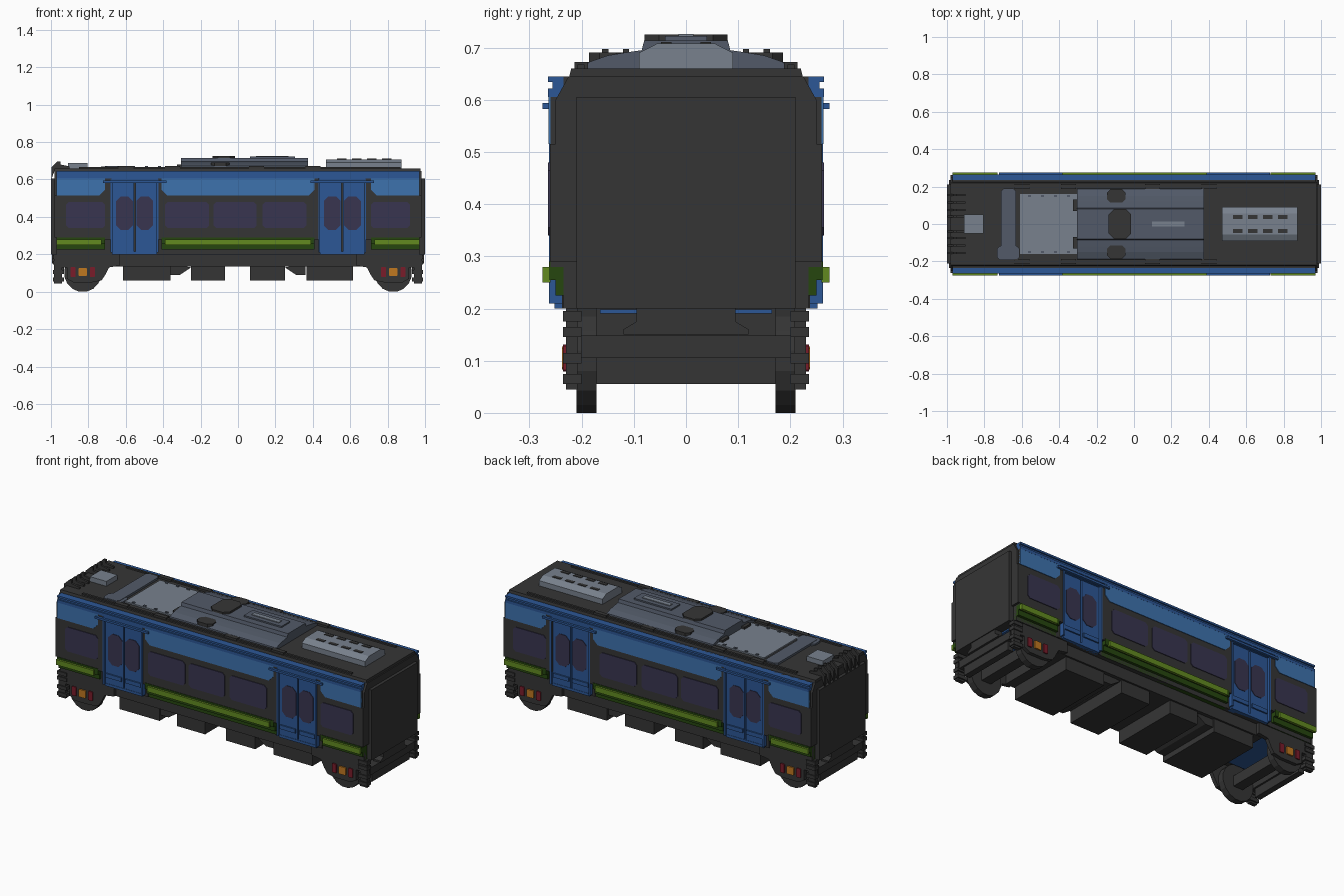
import bpy
import bmesh
import math

start_cube = bpy.data.objects.get("Cube")
if start_cube:
    bpy.data.objects.remove(start_cube, do_unlink=True)


def make_material(name, hex_colour):
    """Flat material from an sRGB hex string."""
    parts = [int(hex_colour[i:i + 2], 16) / 255 for i in range(0, 6, 2)]
    colour = [c / 12.92 if c < 0.04 else ((c + 0.055) / 1.055) ** 2.4 for c in parts] + [1]
    material = bpy.data.materials.new(name)
    material.use_nodes = True
    material.diffuse_color = colour
    material.node_tree.nodes["Principled BSDF"].inputs["Base Color"].default_value = colour
    return material


charcoal = make_material("charcoal", "353535")
light_grey = make_material("light grey", "78818d")
slate_grey = make_material("slate grey", "525a68")
sky_blue = make_material("sky blue", "3d72ae")
deep_blue = make_material("deep blue", "2c5796")
tinted_glass = make_material("tinted glass", "383550")
lime_green = make_material("lime green", "628a20")
forest_green = make_material("forest green", "26460f")
dark_red = make_material("dark red", "7a1c2a")
orange = make_material("orange", "c07820")


def prism(name, outline, axis, low, high, material):
    """Extrude a 2D outline along the named axis."""
    place = {"x": lambda a, b, t: (t, a, b),
             "y": lambda a, b, t: (a, t, b),
             "z": lambda a, b, t: (a, b, t)}[axis]
    bm = bmesh.new()
    rings = [[bm.verts.new(place(a, b, t)) for a, b in outline] for t in (low, high)]
    bm.faces.new(rings[0])
    bm.faces.new(rings[1][::-1])
    count = len(outline)
    for i in range(count):
        j = (i + 1) % count
        bm.faces.new((rings[0][i], rings[0][j], rings[1][j], rings[1][i]))
    bmesh.ops.recalc_face_normals(bm, faces=bm.faces)
    mesh = bpy.data.meshes.new(name)
    bm.to_mesh(mesh)
    bm.free()
    mesh.materials.append(material)
    obj = bpy.data.objects.new(name, mesh)
    bpy.context.collection.objects.link(obj)
    return obj


def box(name, x, y, z, material):
    return prism(name, [(x[0], y[0]), (x[1], y[0]), (x[1], y[1]), (x[0], y[1])], "z", z[0], z[1], material)


def symmetric(half):
    """Close a half section by reflecting it in its first coordinate."""
    return half + [(-a, b) for a, b in reversed(half)]


def rounded(cx, cz, w, h, cut):
    """Rectangle outline with clipped corners."""
    return [(cx + sx * (w - dx * cut), cz + sz * (h - (1 - dx) * cut))
            for sx, sz, order in ((1, 1, (0, 1)), (-1, 1, (1, 0)), (-1, -1, (0, 1)), (1, -1, (1, 0)))
            for dx in order]


def side_prism(name, outline, side, inner, outer, material):
    prism(name, outline, "y", side * inner, side * outer, material)


def side_box(name, x, side, y, z, material):
    box(name, x, sorted((side * y[0], side * y[1])), z, material)


# Body shell core and roof skin
box("body_core", (-.97, .97), (-.235, .235), (.2, .645), charcoal)
prism("roof_skin", symmetric([(.225, .64), (.22, .66)]), "x", -.98, .975, charcoal)

# Ends: cap and raised gangway panel
cap = symmetric([(.21, .2), (.21, .29), (.261, .29), (.261, .515), (.25, .515), (.25, .6), (.225, .645)])
for end, word in ((-1, "right"), (1, "left")):
    prism(word + "_end_cap", cap, "x", end * .97, end * .982, charcoal)
    box(word + "_gangway", sorted((end * .97, end)), (-.21, .21), (.2, .605), charcoal)
    prism(word + "_lower_buffer", symmetric([(.12, .15), (.12, .16), (.095, .175), (.095, .2)]),
          "x", end * .95, end * .995, charcoal)

# Side walls
walls = [(-.97, -.675), (-.43, .43), (.675, .97)]
bands = [(-.97, -.71), (-.41, .41), (.71, .97)]
windows = [(-.815, .105), (-.272, .118), (-.015, .115), (.248, .118), (.815, .105)]
header = [(.22, .645), (.264, .645), (.264, .634), (.256, .634), (.256, .622), (.264, .622), (.264, .605), (.22, .605)]
skirt = [(.2, .2), (.235, .2), (.235, .225), (.25, .225), (.25, .255), (.263, .255), (.263, .29), (.2, .29)]

for side, word in ((-1, "front"), (1, "back")):
    prism(word + "_roof_header", [(side * a, b) for a, b in header], "x", -.97, .97, deep_blue)
    for x in walls:
        side_box(word + "_wall", x, side, (.2, .26), (.28, .61), charcoal)
    for x0, x1 in bands:
        # Blue band clipped at its door ends, and the green skirt with its rail
        left = .03 if x0 > -.9 else 0
        right = .03 if x1 < .9 else 0
        side_prism(word + "_blue_band",
                   [(x0, .61), (x0, .515 + left), (x0 + left, .515), (x1 - right, .515), (x1, .515 + right), (x1, .61)],
                   side, .255, .2635, sky_blue)
        prism(word + "_green_skirt", [(side * a, b) for a, b in skirt], "x", x0, x1, forest_green)
        inset = [(x0 + left * .7, x1 - right * .7)][0]
        side_box(word + "_green_rail", inset, side, (.26, .275), (.25, .28), lime_green)
    for cx, w in windows:
        side_prism(word + "_window", rounded(cx, .41, w, .07, .015), side, .258, .264, tinted_glass)

    # Double doors, step, overhead rail
    for centre in (-.5525, .5575):
        side_box(word + "_door_backing", (centre - .145, centre + .145), side, (.2, .238), (.2, .61), charcoal)
        for hand in (-1, 1):
            mid = centre + hand * .062
            side_prism(word + "_door_leaf", rounded(mid, .4, .058, .19, .004), side, .23, .25, deep_blue)
            side_prism(word + "_door_window", rounded(mid - hand * .008, .42, .045, .09, .025),
                       side, .246, .253, tinted_glass)
            side_box(word + "_door_ledge", (mid - .05, mid + .05), side, (.24, .258), (.252, .275), deep_blue)
            side_box(word + "_door_post", sorted((centre + hand * .118, centre + hand * .128)),
                     side, (.23, .263), (.21, .6), deep_blue)
        side_box(word + "_door_step", (centre - .12, centre + .12), side, (.22, .252), (.2, .215), deep_blue)
        side_box(word + "_door_header", (centre - .125, centre + .125), side, (.23, .262), (.58, .61), deep_blue)
        side_box(word + "_door_rail", (centre - .17, centre + .17), side, (.25, .275), (.582, .594), deep_blue)

# Underframe and equipment boxes
box("underframe", (-.67, .67), (-.21, .21), (.135, .2), charcoal)
for x0, x1 in ((-.615, -.36), (-.25, -.07), (.065, .25), (.365, .615)):
    prism("equipment_box", [(x0, .06), (x1, .06), (x1, .15), (x0, .15)], "y", -.2, .2, charcoal)
for hand in (-1, 1):
    prism("equipment_slope", [(hand * .36, .09), (hand * .31, .09), (hand * .25, .13), (hand * .36, .15)],
          "y", -.19, .19, charcoal)
    box("floor_panel", sorted((hand * .66, hand * .95)), (-.165, .165), (.19, .198), deep_blue)

# Bogies: side frames, wheels, axle, axle boxes and end beam
frame = [(-.155, .2), (-.155, .045), (-.11, .045), (-.11, .13), (-.085, .13), (-.085, .07), (-.05, .05),
         (.05, .05), (.1, .06), (.12, .09), (.14, .13), (.2, .14), (.2, .2)]
wheel = [(.1 * math.cos(math.tau * (i + .5) / 16), .1 + .102 * math.sin(math.tau * (i + .5) / 16)) for i in range(16)]
for end in (-1, 1):
    def shifted(outline):
        return [(end * (.83 - a), b) for a, b in outline]

    frame_out = [(end * (.83 - a), b) for a, b in frame]
    box("axle", sorted((end * .8, end * .86)), (-.18, .18), (.07, .13), charcoal)
    box("end_beam", sorted((end * .93, end * .985)), (-.2, .2), (.105, .148), charcoal)
    box("coupler_beam", sorted((end * .94, end * .975)), (-.172, .172), (.055, .11), charcoal)
    for side in (-1, 1):
        side_prism("wheel", shifted(wheel), side, .172, .21, charcoal)
        side_prism("bogie_frame", frame_out, side, .208, .23, charcoal)
        for height in (.065, .105, .155, .185):
            side_box("end_bracket", sorted((end * .93, end * .99)), side, (.2, .236),
                     (height - .01, height + .01), charcoal)
        side_prism("axle_box", shifted(rounded(0, .105, .022, .022, .004)), side, .22, .238, orange)
        for hand in (-1, 1):
            side_prism("spring", shifted(rounded(hand * .052, .105, .014, .026, .003)), side, .22, .236, dark_red)

# Central roof pod with fan, side vents and hatch
pod = symmetric([(.19, .655), (.187, .672), (.15, .685), (.12, .69), (.085, .695), (.08, .714)])
prism("roof_pod", pod, "x", -.305, .375, slate_grey)
prism("roof_fan", rounded(-.075, 0, .06, .08, .028), "z", .7, .725, charcoal)
box("roof_hatch", (.065, .305), (-.04, .04), (.7, .722), slate_grey)
box("roof_hatch_lid", (.095, .27), (-.014, .014), (.715, .726), light_grey)
for side in (-1, 1):
    prism("pod_vent", rounded(-.095, side * .15, .05, .036, .02), "z", .66, .691, charcoal)
    box("pod_end_vent", (-.325, -.3), (side * .1 - .03, side * .1 + .03), (.65, .68), charcoal)

# Rear vent housing with slots
prism("vent_housing", symmetric([(.09, .655), (.09, .69), (.055, .708)]), "x", .47, .875, light_grey)
for i in range(4):
    for side in (-1, 1):
        x = .555 + i * .08
        box("vent_slot", (x - .025, x + .025), (side * .038 - .01, side * .038 + .01), (.69, .711), charcoal)

# Flat panel, cross duct and small box
box("roof_panel", (-.61, -.305), (-.16, .16), (.65, .668), light_grey)
for i in range(4):
    for side in (-1, 1):
        x = -.56 + i * .07
        box("panel_latch", (x - .008, x + .008), (side * .15 - .006, side * .15 + .006), (.66, .673), slate_grey)
prism("cross_duct", rounded(-.672, 0, .04, .19, .015), "z", .65, .672, slate_grey)
prism("duct_foot", rounded(-.672, -.155, .06, .038, .015), "z", .65, .67, slate_grey)
box("small_roof_box", (-.91, -.805), (-.05, .05), (.65, .688), light_grey)

# End cables and long roof conduits
cable = [(-.998, .6), (-.998, .665), (-.965, .697), (-.95, .697), (-.95, .68), (-.9, .67), (-.9, .65), (-.98, .65)]
for y in (.04, .075, .115, .155):
    for side in (-1, 1):
        side_prism("end_cable", cable, side, y - .006, y + .006, charcoal)
for side in (-1, 1):
    side_box("roof_conduit", (-.85, .87), side, (.195, .208), (.65, .668), charcoal)
    for x in (-.6, -.35, .1, .4):
        side_box("conduit_clip", (x - .04, x + .04), side, (.188, .214), (.65, .672), charcoal)
